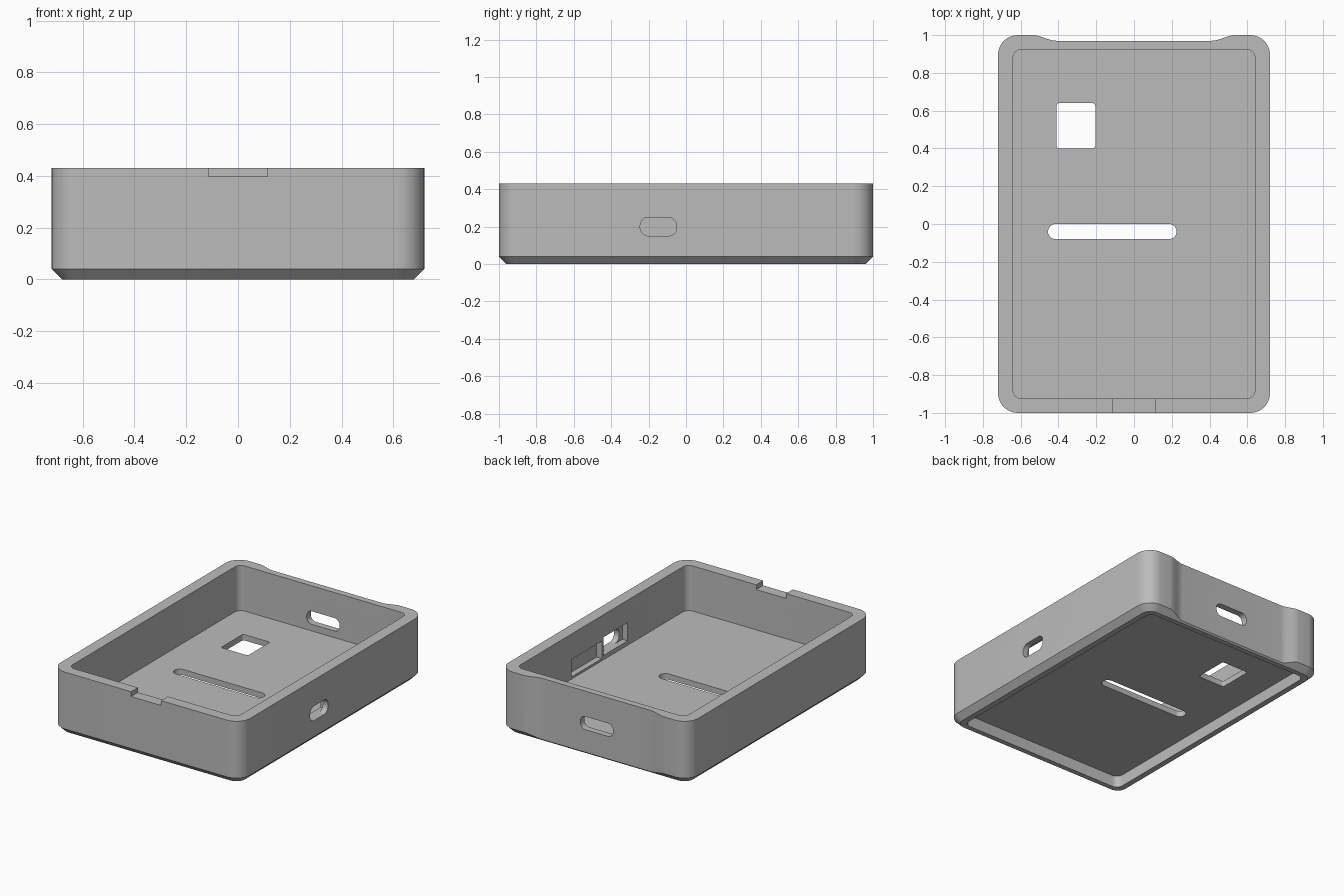
import bpy, bmesh, math
from mathutils import Matrix

if "Cube" in bpy.data.objects:
    bpy.data.objects.remove(bpy.data.objects["Cube"])

grey = bpy.data.materials.new("matte grey")
grey.diffuse_color = (0.5, 0.5, 0.5, 1)
grey.use_nodes = True
grey.node_tree.nodes["Principled BSDF"].inputs["Base Color"].default_value = grey.diffuse_color


def rounded(x0, x1, y0, y1, r, n=10):
    """Counter-clockwise rounded rectangle outline."""
    pts = []
    for cx, cy, a in ((x1 - r, y1 - r, 0), (x0 + r, y1 - r, 90),
                      (x0 + r, y0 + r, 180), (x1 - r, y0 + r, 270)):
        for i in range(n + 1):
            t = math.radians(a + 90 * i / n)
            pts.append((cx + r * math.cos(t), cy + r * math.sin(t)))
    return pts


def loft(name, layers, matrix=Matrix()):
    """Closed solid through (outline, height) layers of equal point count."""
    bm = bmesh.new()
    rings = [[bm.verts.new((x, y, z)) for x, y in pts] for pts, z in layers]
    bm.faces.new(rings[0][::-1])
    bm.faces.new(rings[-1])
    n = len(rings[0])
    for a, b in zip(rings, rings[1:]):
        for i in range(n):
            j = (i + 1) % n
            bm.faces.new((a[i], a[j], b[j], b[i]))
    bm.transform(matrix)
    bmesh.ops.recalc_face_normals(bm, faces=bm.faces)
    me = bpy.data.meshes.new(name)
    bm.to_mesh(me)
    bm.free()
    me.materials.append(grey)
    ob = bpy.data.objects.new(name, me)
    bpy.context.collection.objects.link(ob)
    return ob


def prism(name, pts, lo, hi, matrix=Matrix()):
    return loft(name, [(pts, lo), (pts, hi)], matrix)


def box(name, x0, x1, y0, y1, z0, z1):
    return prism(name, [(x0, y0), (x1, y0), (x1, y1), (x0, y1)], z0, z1)


# Local outline axes to world: YZ outline pushed along x, XZ outline along -y
ALONG_X = Matrix(((0, 0, 1, 0), (1, 0, 0, 0), (0, 1, 0, 0), (0, 0, 0, 1)))
ALONG_Y = Matrix(((1, 0, 0, 0), (0, 0, -1, 0), (0, 1, 0, 0), (0, 0, 0, 1)))

# Case body with chamfered bottom edge
H, C = 0.43, 0.04
full = rounded(-0.72, 0.72, -1, 1, 0.105)
foot = rounded(-0.72 + C, 0.72 - C, -1 + C, 1 - C, 0.105 - C)
case = loft("case", [(foot, 0), (full, C), (full, H)])

# Scooped back edge: smooth S-curves down to a flat middle
scoop = []
for i in range(13):
    t = i / 12
    scoop.append((-0.54 + 0.13 * t, 1.0005 - 0.0305 * t * t * (3 - 2 * t)))
scoop += [(-x, y) for x, y in reversed(scoop)]
scoop += [(0.54, 1.2), (-0.54, 1.2)]

inner = rounded(-0.64, 0.64, -0.925, 0.925, 0.045, 6)
cutters = [
    prism("scoop_cut", scoop, -0.1, 0.6),
    prism("cavity_cut", inner, 0.12, 0.6),
    prism("underside_cut", inner, -0.1, 0.08),
    # floor openings
    prism("window_cut", rounded(-0.41, -0.205, 0.40, 0.64, 0.015, 4), 0, 0.2),
    prism("floor_slot_cut", rounded(-0.455, 0.225, -0.08, 0, 0.0395, 8), 0, 0.2),
    # wall ports
    prism("side_port_cut", rounded(-0.245, -0.05, 0.15, 0.25, 0.045, 8),
          0.6, 0.8, ALONG_X),
    prism("back_port_cut", rounded(-0.125, 0.125, 0.165, 0.255, 0.04, 8),
          -1.1, -0.85, ALONG_Y),
    # pockets inside the right wall
    box("port_pocket_cut", 0.6, 0.68, -0.28, -0.02, 0.15, 0.275),
    box("long_pocket_cut", 0.6, 0.68, 0.0, 0.33, 0.135, 0.255),
    # front lid notch
    box("notch_cut", -0.113, 0.113, -1.1, -0.85, 0.397, 0.6),
]

bpy.context.view_layer.objects.active = case
case.select_set(True)
for c in cutters:
    m = case.modifiers.new(c.name, 'BOOLEAN')
    m.operation, m.solver, m.object = 'DIFFERENCE', 'EXACT', c
    bpy.ops.object.modifier_apply(modifier=m.name)
for c in cutters:
    bpy.data.objects.remove(c)

bpy.ops.object.shade_smooth_by_angle(angle=math.radians(25))
